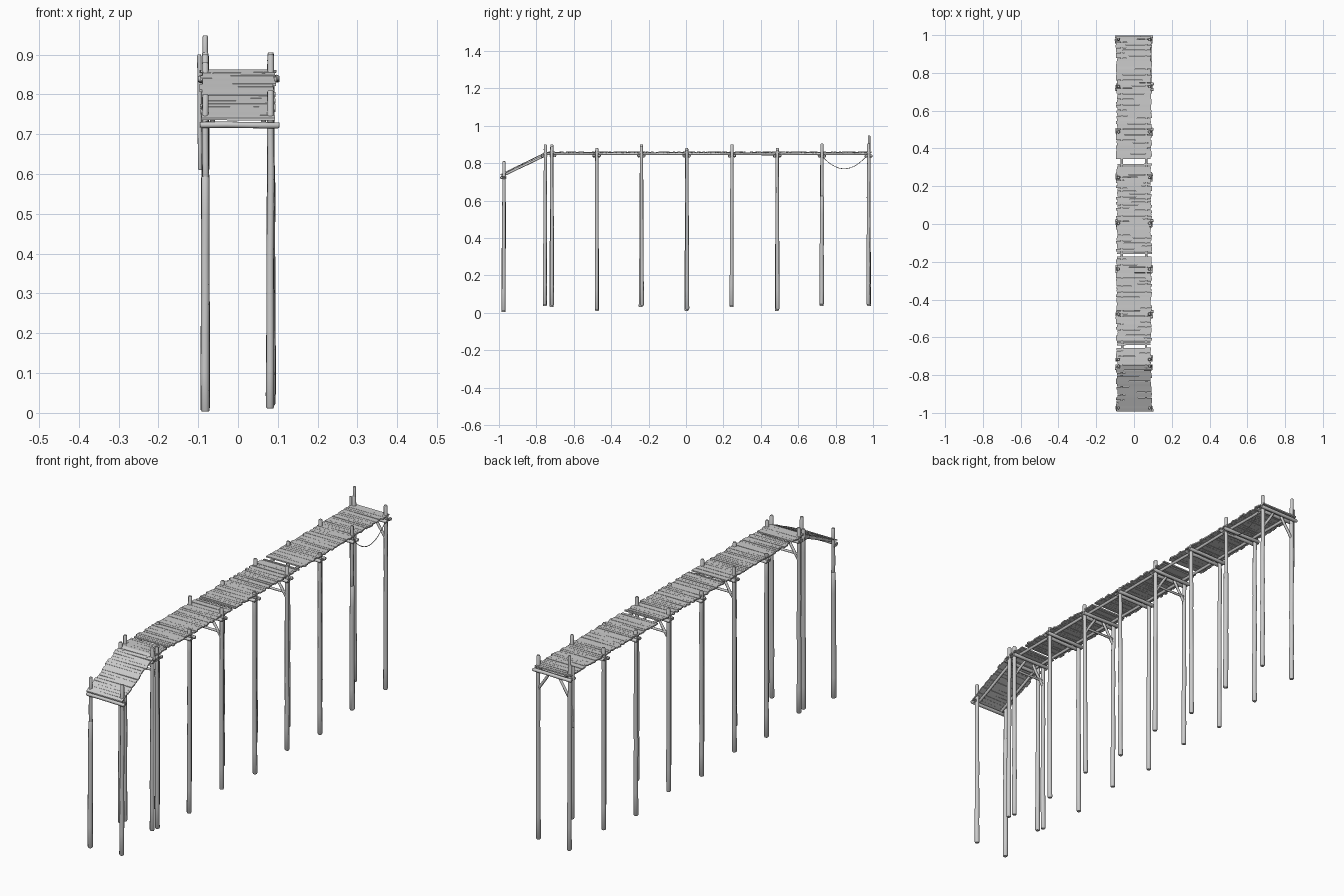
import bpy, bmesh, math, random
from mathutils import Vector

random.seed(7)
old = bpy.data.objects.get("Cube")
if old:
    bpy.data.objects.remove(old)

wood = bpy.data.materials.new("weathered_grey_wood")
wood.use_nodes = True
GREY = (0.6, 0.6, 0.6, 1)
wood.diffuse_color = GREY
wood.node_tree.nodes["Principled BSDF"].inputs["Base Color"].default_value = GREY


def wobble(s):
    return random.uniform(-s, s)


def finish(name, bm, smooth=True):
    bmesh.ops.recalc_face_normals(bm, faces=bm.faces)
    mesh = bpy.data.meshes.new(name)
    bm.to_mesh(mesh)
    bm.free()
    mesh.materials.append(wood)
    ob = bpy.data.objects.new(name, mesh)
    bpy.context.collection.objects.link(ob)
    if smooth:
        bpy.ops.object.select_all(action='DESELECT')
        ob.select_set(True)
        bpy.context.view_layer.objects.active = ob
        bpy.ops.object.shade_smooth_by_angle(angle=math.radians(45))


def add_log(bm, a, b, r0, r1, rings=3, rough=0.0008, sides=9):
    """Slightly crooked round log from a to b with worn ends."""
    a, b = Vector(a), Vector(b)
    axis = (b - a).normalized()
    u = axis.orthogonal().normalized()
    v = axis.cross(u)
    worn = min(0.004 / (b - a).length, 0.2)
    steps = [0, worn] + [i / rings for i in range(1, rings)] + [1 - worn, 1]
    loops = []
    for t in steps:
        r = (r0 + (r1 - r0) * t) * (0.75 if t in (0, 1) else 1)
        c = a.lerp(b, t) + u * wobble(rough) + v * wobble(rough)
        ring = []
        for k in range(sides):
            ang = math.tau * k / sides
            ring.append(bm.verts.new(c + (u * math.cos(ang) + v * math.sin(ang)) * r))
        loops.append(ring)
    for p, q in zip(loops, loops[1:]):
        for k in range(sides):
            n = (k + 1) % sides
            bm.faces.new((p[k], p[n], q[n], q[k]))
    bm.faces.new(loops[0])
    bm.faces.new(loops[-1])


def log(name, a, b, r0, r1=None, rings=3):
    bm = bmesh.new()
    add_log(bm, a, b, r0, r1 or r0, rings)
    finish(name, bm)


def add_plank(bm, y, z, width, slope):
    """One board across the walkway with ragged ends."""
    x0, x1 = -0.092 + wobble(0.005), 0.092 + wobble(0.005)
    skew, lift, thick = wobble(0.0012), wobble(0.0006), 0.006
    for vert in bmesh.ops.create_cube(bm, size=1)["verts"]:
        sx, sy, sz = vert.co
        dy = sy * width + skew * sx * 2
        vert.co = (x1 if sx > 0 else x0, y + dy,
                   z + lift + sz * thick + dy * slope + wobble(0.0004))


def planks(name, start, end, height, slope=0, pitch=0.0145):
    bm = bmesh.new()
    count = round((end - start) / pitch)
    step = (end - start) / count
    for i in range(count):
        y = start + (i + 0.5) * step
        add_plank(bm, y, height + (y - start) * slope,
                  step * random.uniform(0.88, 0.99), slope)
    finish(name, bm, False)


# Trestle posts: y position, right top, left top, foot height
bents = [(-0.973, 0.80, 0.81, 0.003), (-0.752, 0.88, 0.90, 0.035),
         (-0.718, 0.90, 0.89, 0.03), (-0.477, 0.87, 0.88, 0.01),
         (-0.238, 0.90, 0.89, 0.03), (0.004, 0.88, 0.87, 0.01),
         (0.246, 0.89, 0.90, 0.03), (0.488, 0.88, 0.87, 0.01),
         (0.727, 0.89, 0.905, 0.035), (0.977, 0.905, 0.905, 0.035)]
spliced = {(0, "right"), (8, "left")}
braced = (2, 4, 6, 9)

for i, (y, top_r, top_l, foot) in enumerate(bents):
    for side, sx, top in (("right", -1, top_r), ("left", 1, top_l)):
        x = sx * 0.082
        base = (x + wobble(0.002), y + wobble(0.004), foot + (0.008 if sx > 0 else 0))
        if (i, side) in spliced:
            # Narrower upper log set into a stouter lower pile
            joint = 0.61 + 0.015 * sx
            log(f"lower_pile_{side}_{i}", base, (x, y, joint), 0.0115, 0.0105, 6)
            log(f"upper_post_{side}_{i}", (x, y, joint - 0.02), (x, y, top), 0.0085, 0.008, 4)
        else:
            log(f"post_{side}_{i}", base, (x, y, top), 0.0106, 0.0085, 8)

        # Diagonal knee braces on the stiffened trestles
        if i in braced:
            log(f"knee_brace_{side}_{i}", (x, y, 0.745), (sx * 0.022, y, 0.838), 0.0062)

    # Lower tie between the posts of the inner braced trestles
    if i in braced[:-1]:
        log(f"lower_tie_{i}", (-0.084, y, 0.775), (0.084, y, 0.775), 0.0055)

    # Cross beams clamped either side of the posts
    beam_z = 0.723 if i == 0 else 0.839
    offsets = {0: (-0.012,), 1: (-0.014,), 2: (0.016,)}.get(i, (-0.0145, 0.0135))
    for k, off in enumerate(offsets):
        log(f"cross_beam_{i}_{k}", (-0.097 + wobble(0.004), y + off, beam_z + wobble(0.002)),
            (0.101 + wobble(0.004), y + off, beam_z + wobble(0.002)), 0.008)

# Spare poles tied to the last right post
log("thin_pole", (-0.080, 0.979, 0.82), (-0.082, 0.979, 0.948), 0.0068)
log("splint_pole", (-0.095, 0.972, 0.61), (-0.097, 0.974, 0.90), 0.0055, rings=5)

# Long stringers beneath the boards
deck_z = 0.858
for side, sx in (("right", -1), ("left", 1)):
    x = sx * 0.064
    log(f"deck_stringer_{side}", (x, -0.765, 0.849), (x, 0.985, 0.849), 0.0065, rings=16)
    log(f"ramp_stringer_{side}", (x, -0.985, 0.731), (x, -0.75, 0.843), 0.0065)

# Walkway boards, with missing boards between the runs
runs = [(-0.745, -0.655), (-0.632, -0.172), (-0.146, 0.305), (0.343, 0.992)]
for n, (start, end) in enumerate(runs):
    planks(f"deck_planks_{n}", start, end, deck_z)
for n, y in enumerate((-0.637, -0.154, 0.314)):
    bm = bmesh.new()
    add_plank(bm, y, deck_z, 0.009, 0)
    finish(f"thin_plank_{n}", bm, False)
planks("ramp_planks", -0.992, -0.745, 0.738, 0.49)

# Slack rope between the last two left posts
bm = bmesh.new()
path = []
for k in range(17):
    t = k / 16
    path.append(Vector((0.09, 0.73 + 0.245 * t, 0.835 + 0.015 * t - 0.29 * t * (1 - t))))
for p, q in zip(path, path[1:]):
    add_log(bm, p, q, 0.0018, 0.0018, 1, 0, 6)
finish("slack_rope", bm)

# Rope lashings around the posts at the cross beams
for i, (y, *_rest) in enumerate(bents):
    bm = bmesh.new()
    z = 0.723 if i == 0 else 0.839
    for sx in (-1, 1):
        for off in (-0.005, 0, 0.005):
            add_log(bm, (sx * 0.095, y - 0.012, z + off),
                    (sx * 0.095, y + 0.012, z + off), 0.0018, 0.0018, 1, 0, 6)
    finish(f"lashing_{i}", bm)
